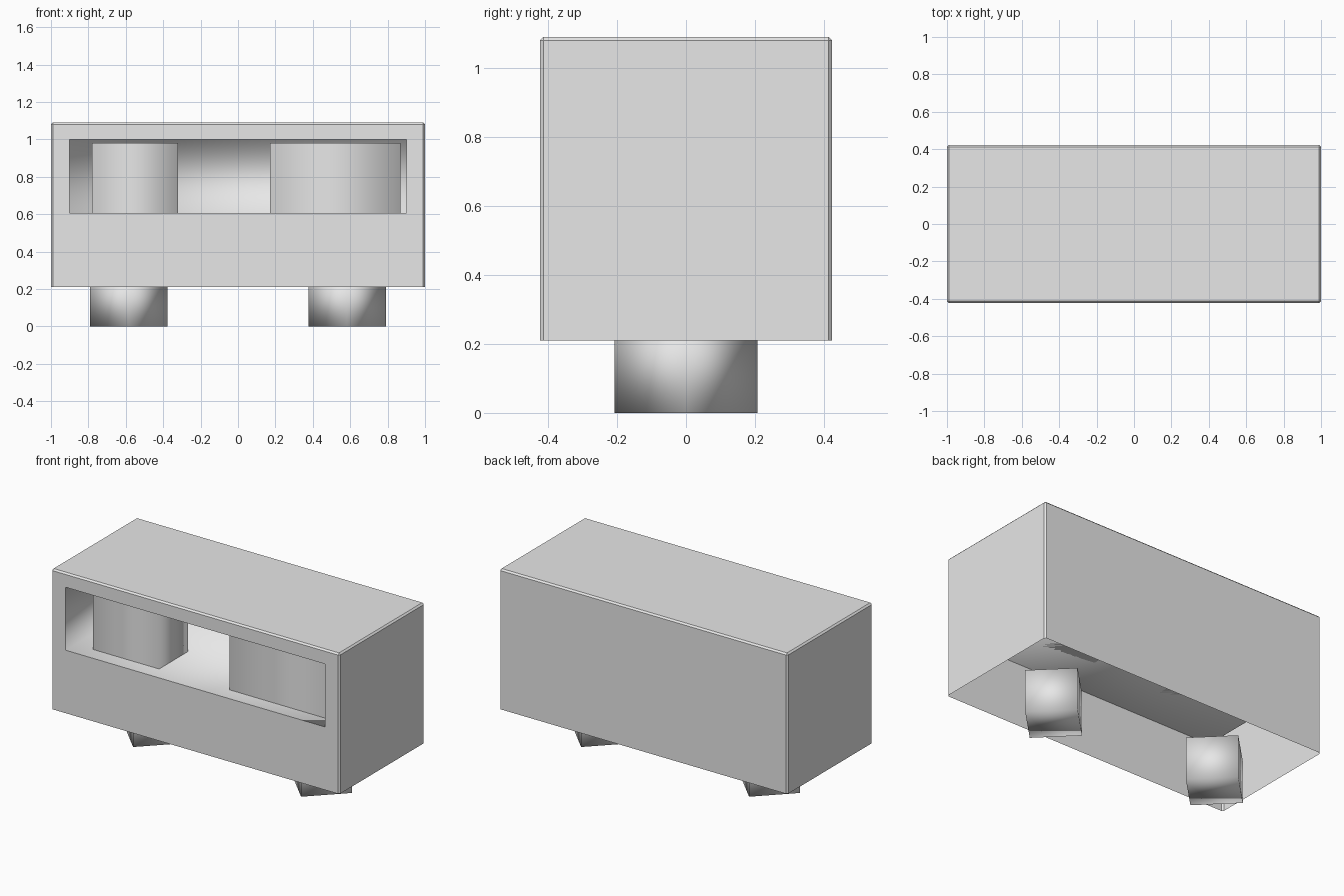
import bpy, bmesh, math
from mathutils import Matrix, Vector

if "Cube" in bpy.data.objects:
    bpy.data.objects.remove(bpy.data.objects["Cube"])

grey = bpy.data.materials.new("plain_grey")
grey.diffuse_color = (0.8, 0.8, 0.8, 1)
grey.use_nodes = True
grey.node_tree.nodes["Principled BSDF"].inputs["Base Color"].default_value = grey.diffuse_color


def finish(name, bm):
    mesh = bpy.data.meshes.new(name)
    bm.to_mesh(mesh)
    bm.free()
    mesh.materials.append(grey)
    obj = bpy.data.objects.new(name, mesh)
    bpy.context.collection.objects.link(obj)
    return obj


def box(bm, x0, x1, y0, y1, z0, z1):
    m = Matrix.Translation(((x0 + x1) / 2, (y0 + y1) / 2, (z0 + z1) / 2))
    m = m @ Matrix.Diagonal((x1 - x0, y1 - y0, z1 - z0, 1))
    bmesh.ops.create_cube(bm, size=1, matrix=m)


def inset_to(bm, face, half_x, z0, z1, y):
    # inset a face and place its new rectangle exactly
    ring = bmesh.ops.inset_individual(bm, faces=[face], thickness=0.03)["faces"]
    mid = face.calc_center_median()
    for v in face.verts:
        v.co = Vector((math.copysign(half_x, v.co.x - mid.x), y,
                       z1 if v.co.z > mid.z else z0))
    return ring


# Housing: open-bottomed shell with softened edges and a deep front pocket
bm = bmesh.new()
box(bm, -1, 1, -0.423, 0.423, 0.21, 1.09)
bm.normal_update()
bmesh.ops.delete(bm, geom=[f for f in bm.faces if f.normal.z < -0.5],
                 context="FACES_ONLY")
edges = [e for e in bm.edges if not e.is_boundary]
bmesh.ops.bevel(bm, geom=edges, offset=0.01, segments=1, affect="EDGES")
bm.normal_update()
front = max((f for f in bm.faces if f.normal.y < -0.9), key=lambda f: f.calc_area())
inset_to(bm, front, 0.9, 0.605, 1.0, -0.423)
walls = inset_to(bm, front, 0.9, 0.605, 1.0, 0.3)
for f in walls + [front]:
    f.smooth = True
bm.normal_update()
finish("housing", bm)

# Two blocks standing in the pocket
for name, x0, x1 in (("narrow_block", -0.78, -0.32), ("wide_block", 0.17, 0.87)):
    bm = bmesh.new()
    box(bm, x0, x1, -0.325, -0.04, 0.605, 0.98)
    bm.normal_update()
    for f in bm.faces:
        f.smooth = abs(f.normal.z) < 0.5
    finish(name, bm)

# Diamond-shaped feet
for side, x in (("left", -0.583), ("right", 0.583)):
    bm = bmesh.new()
    bmesh.ops.create_cone(bm, cap_ends=True, segments=4, radius1=0.207,
                          radius2=0.207, depth=0.266,
                          matrix=Matrix.Translation((x, 0, 0.133)))
    # keep points on the x and y axes
    probe = min(abs(v.co.y) for v in bm.verts)
    if probe > 0.01:
        bmesh.ops.rotate(bm, verts=bm.verts, cent=(x, 0, 0),
                         matrix=Matrix.Rotation(math.pi / 4, 3, "Z"))
    for f in bm.faces:
        f.smooth = True
    finish(side + "_foot", bm)
